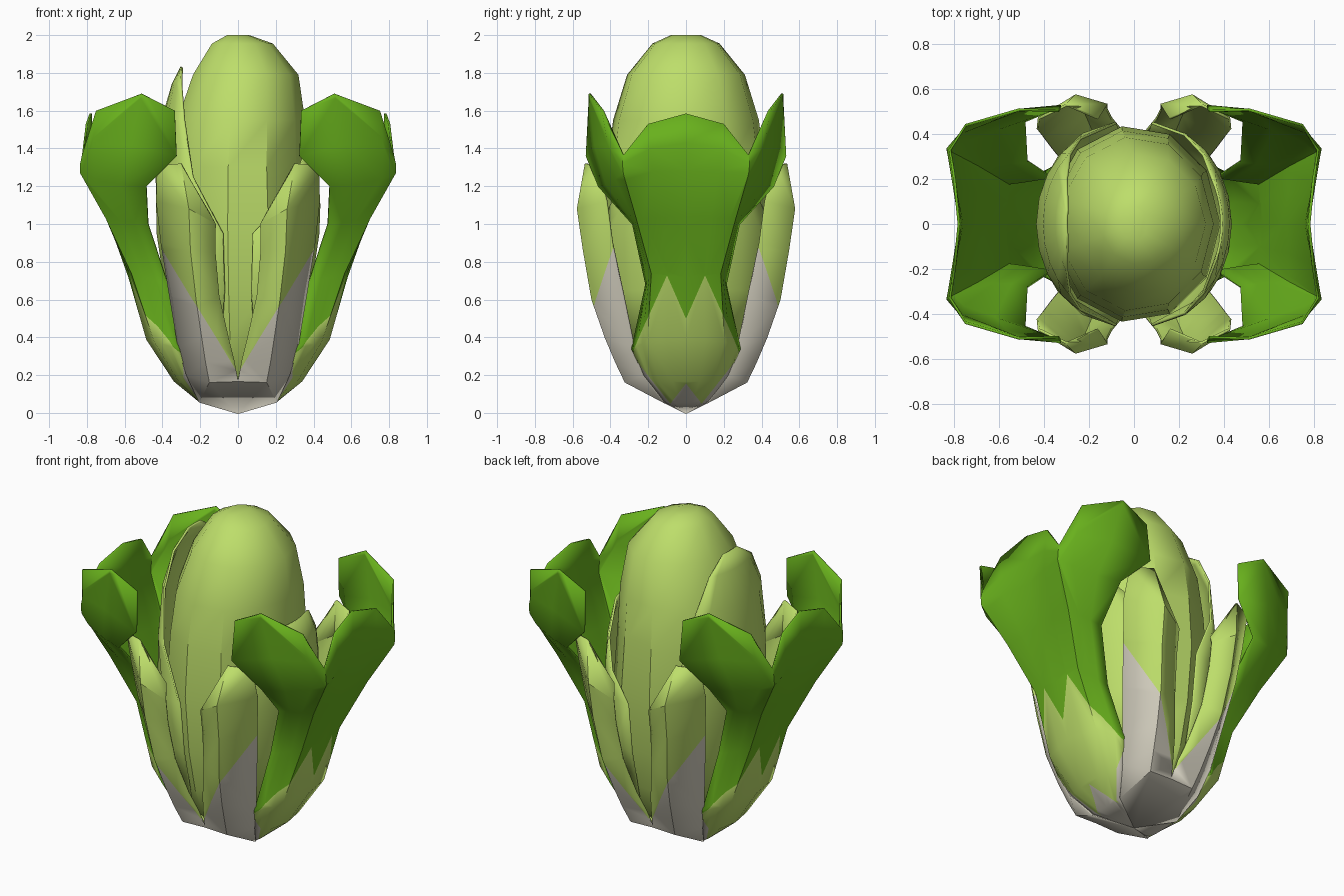
import bpy, bmesh, math
from mathutils import Vector

if "Cube" in bpy.data.objects:
    bpy.data.objects.remove(bpy.data.objects["Cube"])


def material(name, rgb):
    m = bpy.data.materials.new(name)
    m.diffuse_color = (*rgb, 1)
    m.use_nodes = True
    m.node_tree.nodes["Principled BSDF"].inputs["Base Color"].default_value = m.diffuse_color
    return m


PALE = material("pale_green", (0.51, 0.73, 0.145))
DEEP = material("deep_green", (0.14, 0.44, 0.012))
STEM = material("stem_grey", (0.64, 0.61, 0.51))


def grid_mesh(rows, closed=False):
    """Skin a list of equally long point rows."""
    bm = bmesh.new()
    vs = [[bm.verts.new(p) for p in r] for r in rows]
    n = len(rows[0])
    for a, b in zip(vs, vs[1:]):
        for i in range(n if closed else n - 1):
            j = (i + 1) % n
            bm.faces.new((a[i], a[j], b[j], b[i]))
    if closed:
        bm.faces.new(vs[0][::-1])
        bm.faces.new(vs[-1])
    bmesh.ops.remove_doubles(bm, verts=bm.verts, dist=0.0005)
    bmesh.ops.recalc_face_normals(bm, faces=bm.faces)
    # open shells: make sure the fronts of the faces look away from the axis
    if sum(f.normal.xy.dot(f.calc_center_median().xy) * f.calc_area()
           for f in bm.faces) < 0:
        bmesh.ops.reverse_faces(bm, faces=bm.faces)
    return bm


def cut(bm, point, normal):
    bmesh.ops.bisect_plane(bm, geom=bm.verts[:] + bm.edges[:] + bm.faces[:],
                           plane_co=point, plane_no=normal, dist=0.0005)


def finish(name, bm, mats, rule=None, mirror=False, thick=0.0, angle=35):
    if rule:
        for f in bm.faces:
            f.material_index = rule(f.calc_center_median())
    me = bpy.data.meshes.new(name)
    bm.to_mesh(me)
    bm.free()
    for m in mats:
        me.materials.append(m)
    ob = bpy.data.objects.new(name, me)
    bpy.context.collection.objects.link(ob)
    bpy.ops.object.select_all(action='DESELECT')
    bpy.context.view_layer.objects.active = ob
    ob.select_set(True)
    bpy.ops.object.shade_smooth_by_angle(angle=math.radians(angle))
    if mirror:
        mod = ob.modifiers.new("mirror", 'MIRROR')
        mod.use_axis = (True, True, False)
    if thick:
        mod = ob.modifiers.new("thickness", 'SOLIDIFY')
        mod.thickness = thick
        mod.offset = 0
        if rule:
            mod.material_offset = 1     # inside takes the next greener colour
    return ob


# Head: faceted egg; rows are z, x radius, y radius, x shift
head = [(0.08, .12, .14, 0), (0.2, .24, .28, 0), (0.4, .30, .36, 0),
        (0.65, .35, .41, 0), (1.0, .385, .44, 0), (1.3, .365, .42, 0),
        (1.55, .345, .39, .01), (1.79, .285, .315, .035),
        (1.955, .165, .18, .02), (2.0, .06, .08, .0)]
rows = []
for z, rx, ry, dx in head:
    rows.append([(dx + rx * math.cos(a), ry * math.sin(a), z)
                 for a in (math.tau * i / 11 for i in range(11))])
finish("head", grid_mesh(rows, True), [PALE])


# Leaves hugging the head; rows are z, x radius, y radius, half angle
def wrap(name, side, spec):
    rows = []
    for z, rx, ry, half in spec:
        rows.append([(side * rx * math.cos(a) ** .85, ry * math.sin(a), z)
                     for a in (math.radians(half * i / 4) for i in range(-4, 5))])
    finish(name, grid_mesh(rows), [PALE], thick=0.012)


low = [(.3, .29, .33, 75), (.65, .38, .43, 82), (.95, .425, .455, 82)]
wrap("left_wrap_leaf", -1, low + [(1.25, .43, .44, 60), (1.55, .40, .42, 48),
                                  (1.74, .345, .38, 32), (1.83, .30, .36, 10)])
wrap("right_wrap_leaf", 1, low + [(1.1, .43, .45, 62), (1.25, .42, .43, 46),
                                  (1.42, .39, .42, 22)])

# Front and back leaves: one quarter (inner, middle, outer edge), mirrored
quarter = [
    [(0, 0, 0), (0, 0, 0), (0, 0, 0)],
    [(0, -.32, .17), (.15, -.32, .165), (.205, -.12, .06)],
    [(.02, -.36, .28), (.17, -.37, .27), (.27, -.225, .2)],
    [(.05, -.41, .4), (.19, -.425, .4), (.315, -.275, .35)],
    [(.10, -.47, .62), (.22, -.495, .6), (.36, -.33, .62)],
    [(.12, -.51, .85), (.25, -.54, .86), (.405, -.39, .9)],
    [(.12, -.53, 1.0), (.26, -.572, 1.08), (.43, -.42, 1.12)],
    [(.16, -.47, 1.07), (.30, -.53, 1.32), (.425, -.47, 1.31)],
]
bm = grid_mesh(quarter)
cut(bm, (0, 0, .21), (-1.65, 0, 1))
finish("front_and_back_leaves", bm, [STEM, PALE],
       lambda c: int(c.z > .21 + 1.65 * c.x), mirror=True, thick=0.012)


# Big side leaves: half leaf from midrib to curled edge, mirrored
def spread(c, m, e):
    c, m, e = Vector(c), Vector(m), Vector(e)
    return [c, c.lerp(m, .5), m, m.lerp(e, 1 / 3), m.lerp(e, 2 / 3), e]


half_leaf = [
    spread((0, 0, 0), (0, 0, 0), (0, 0, 0)),
    spread((.2, 0, .06), (.2, .06, .06), (.2, .12, .065)),
    spread((.335, 0, .17), (.31, .14, .17), (.265, .22, .2)),
    spread((.48, 0, .39), (.44, .2, .38), (.31, .285, .34)),
    spread((.575, 0, .72), (.56, .18, .74), (.37, .21, .68)),
    spread((.69, 0, 1.04), (.695, .26, 1.03), (.475, .28, 1.0)),
    [(.765, 0, 1.28), (.80, .18, 1.28), (.83, .33, 1.27),
     (.76, .37, 1.24), (.62, .42, 1.21), (.485, .46, 1.2)],
    [(.775, 0, 1.43), (.805, .19, 1.4), (.83, .335, 1.32),
     (.765, .41, 1.42), (.57, .48, 1.42), (.325, .525, 1.36)],
    [(.78, 0, 1.585), (.80, .2, 1.53), (.82, .33, 1.365),
     (.75, .44, 1.6), (.51, .51, 1.69), (.335, .505, 1.6)],
]
bm = grid_mesh(half_leaf)
# zigzag between deep and pale, W-shaped edge between pale and grey
cut(bm, (0, 0, .5), (0, -2.3, 1))
cut(bm, (0, 0, .96), (0, 2.3, 1))
cut(bm, (0, 0, .16), (0, 1.3, 1))
cut(bm, (0, 0, -.05), (0, -1.27, 1))


def side_colour(c):
    if c.z > min(.5 + 2.3 * c.y, .96 - 2.3 * c.y):
        return 2
    return 0 if c.z < max(.16 - 1.3 * c.y, 1.27 * c.y - .05) else 1


finish("side_leaves", bm, [STEM, PALE, DEEP], side_colour,
       mirror=True, thick=0.012)
